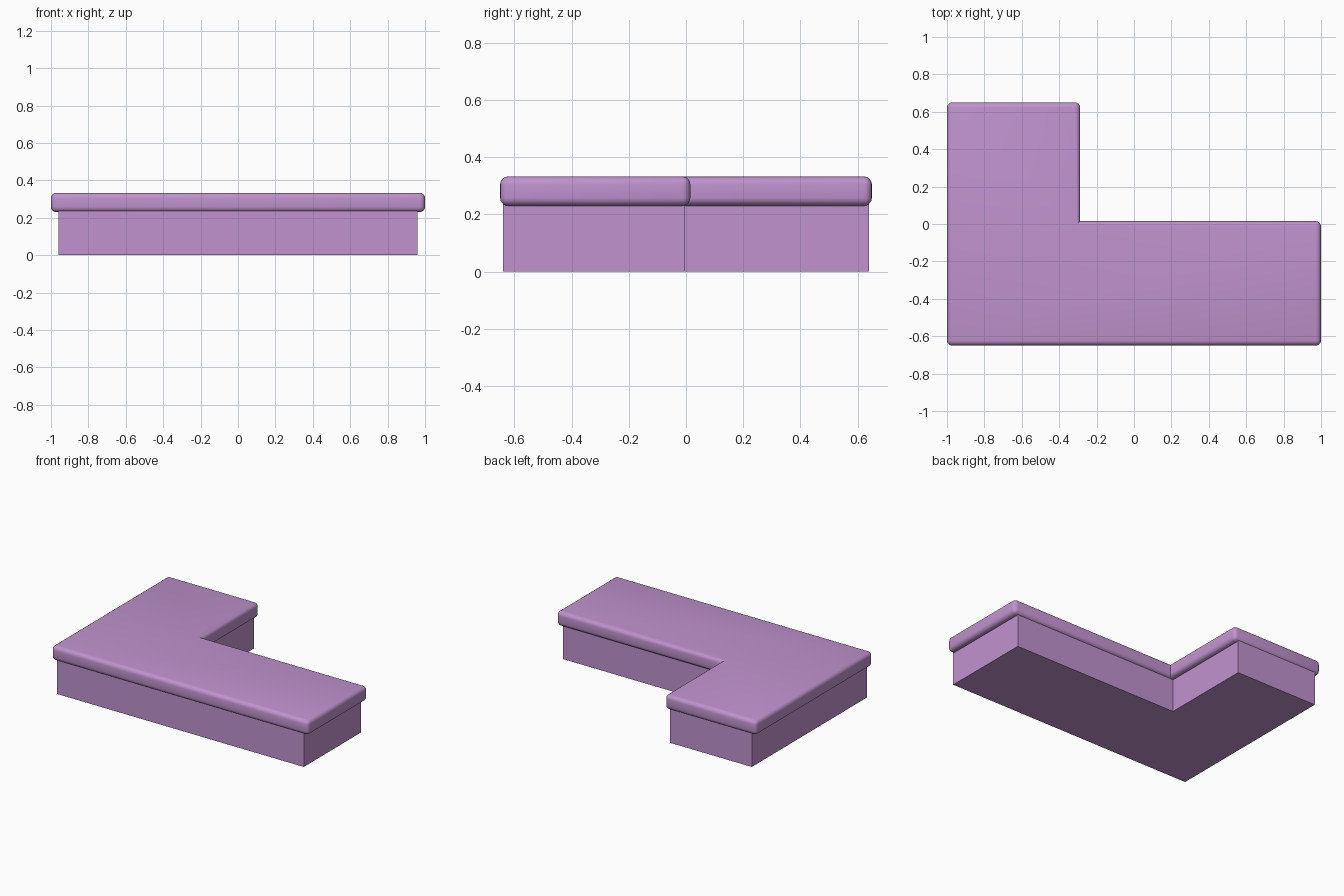
import bpy, bmesh

if "Cube" in bpy.data.objects:
    bpy.data.objects.remove(bpy.data.objects["Cube"])

mat = bpy.data.materials.new("soft purple")
mat.diffuse_color = (0.53, 0.29, 0.62, 1)
mat.use_nodes = True
mat.node_tree.nodes["Principled BSDF"].inputs["Base Color"].default_value = mat.diffuse_color


def l_prism(name, x, y, ix, iy, z0, z1):
    """L-shaped prism with half sizes x, y and inner corner (ix, iy)."""
    pts = [(-x, -y), (x, -y), (x, iy), (ix, iy), (ix, y), (-x, y)]
    bm = bmesh.new()
    face = bm.faces.new([bm.verts.new((px, py, z0)) for px, py in pts])
    ext = bmesh.ops.extrude_face_region(bm, geom=[face])
    for v in ext["geom"]:
        if isinstance(v, bmesh.types.BMVert):
            v.co.z = z1
    bmesh.ops.recalc_face_normals(bm, faces=bm.faces)
    mesh = bpy.data.meshes.new(name)
    bm.to_mesh(mesh)
    bm.free()
    obj = bpy.data.objects.new(name, mesh)
    bpy.context.collection.objects.link(obj)
    mesh.materials.append(mat)
    return obj


# Plain recessed plinth
l_prism("base", 0.96, 0.64, -0.325, -0.003, 0, 0.24)

# Overhanging cushion slab, rounded on every edge but the inner corner
slab = l_prism("top_slab", 1.0, 0.65, -0.288, 0.015, 0.23, 0.333)
bm = bmesh.new()
bm.from_mesh(slab.data)
edges = [e for e in bm.edges
         if not all(abs(v.co.x + 0.288) < 1e-4 and abs(v.co.y - 0.015) < 1e-4
                    for v in e.verts)]
bmesh.ops.bevel(bm, geom=edges, offset=0.028, offset_type='OFFSET',
                segments=4, profile=0.5, affect='EDGES')
bmesh.ops.recalc_face_normals(bm, faces=bm.faces)
bm.to_mesh(slab.data)
bm.free()
bpy.context.view_layer.objects.active = slab
slab.select_set(True)
bpy.ops.object.shade_smooth_by_angle(angle=0.7)
